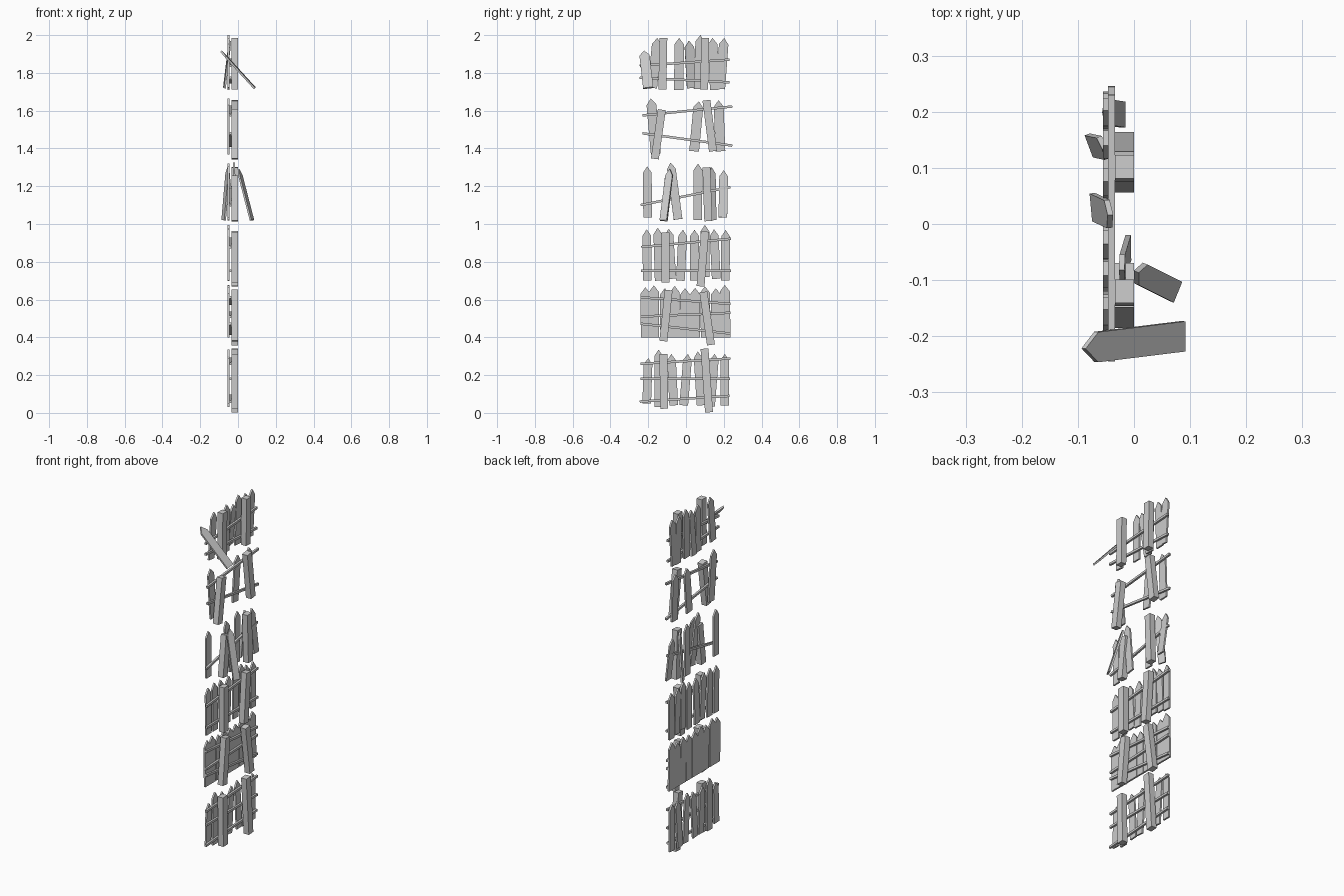
import bpy
from mathutils import Vector

POST_X, RAIL_X, PICKET_X = -0.017, -0.040, -0.0505


def board(name, bottom, top, width, thick, point=0.0, twist=0.0):
    """Extruded board from bottom to top; point = height of the pointed tip."""
    b, t = Vector(bottom), Vector(top)
    axis = (t - b).normalized()
    side = Vector((twist, 1, 0))
    side = (side - axis * side.dot(axis)).normalized()
    normal = side.cross(axis)
    length, w = (t - b).length, width / 2
    outline = [(-w, 0), (w, 0), (w, length - point)]
    if point:
        outline.append((0, length))
    outline.append((-w, length - point))
    n = len(outline)
    verts = [b + side * u + axis * v + normal * s
             for s in (-thick / 2, thick / 2) for u, v in outline]
    faces = [tuple(reversed(range(n))), tuple(range(n, 2 * n))]
    faces += [(i, (i + 1) % n, n + (i + 1) % n, n + i) for i in range(n)]
    mesh = bpy.data.meshes.new(name)
    mesh.from_pydata(verts, [], faces)
    ob = bpy.data.objects.new(name, mesh)
    bpy.context.collection.objects.link(ob)
    return ob


def picket(name, bottom, top, width=0.046, twist=0.0):
    return board(name, bottom, top, width, 0.010, 0.034, twist)


def panel(n, posts, rails, pickets, width=0.046):
    """posts/pickets: (y bottom, z bottom, y top, z top); rails: (z left, z right, end)."""
    for yb, zb, yt, zt in posts:
        board(f"panel{n}_post", (POST_X, yb, zb), (POST_X, yt, zt), 0.042, 0.034)
    for z0, z1, shift in rails:
        a, b = (RAIL_X, -0.24 + shift, z0), (RAIL_X, 0.235 + shift, z1)
        ob = board(f"panel{n}_rail", a, b, 0.013, 0.012)
        # the rail runs along y, so rebuild its section in the xz plane
        d = (Vector(b) - Vector(a)).normalized()
        up = Vector((0, -d.z, d.y))
        corners = [(-.006, -.0065), (.006, -.0065), (.006, .0065), (-.006, .0065)]
        for k, end in enumerate((a, b)):
            for i, (u, v) in enumerate(corners):
                ob.data.vertices[k * 4 + i].co = Vector(end) + Vector((u, 0, 0)) + up * v
    for yb, zb, yt, zt in pickets:
        picket(f"panel{n}_picket", (PICKET_X, yb, zb), (PICKET_X, yt, zt), width)


# Bottom panel, three rails
panel(1, [(-.115, .022, -.120, .312), (.122, .003, .098, .340)],
      [(.26, .288, 0), (.18, .18, -.002), (.06, .09, -.005)],
      [(-.208, .05, -.200, .29), (-.145, .03, -.145, .335), (-.065, .04, -.078, .312),
       (-.012, .04, .010, .312), (.080, .04, .062, .325), (.130, .035, .152, .312),
       (.205, .04, .205, .312)])

# Second panel, closely set pickets
panel(2, [(-.120, .38, -.092, .65), (.132, .36, .092, .64)],
      [(.612, .577, 0), (.51, .53, 0), (.472, .42, 0)],
      [(-.213, .40, -.215, .665), (-.170, .40, -.170, .675), (-.110, .40, -.112, .66),
       (-.058, .40, -.060, .672), (-.005, .40, -.005, .66), (.048, .40, .048, .662),
       (.105, .40, .100, .67), (.158, .40, .158, .66), (.210, .40, .205, .677)], .052)

# Third panel, two rails
panel(3, [(-.108, .69, -.108, .955), (.077, .67, .100, .96)],
      [(.878, .922, .003), (.752, .752, .003)],
      [(-.205, .70, -.208, .972), (-.142, .70, -.150, .98), (-.075, .71, -.092, .975),
       (-.030, .70, -.016, .97), (.045, .70, .045, .97), (.102, .72, .100, .995),
       (.160, .71, .148, .972), (.208, .70, .210, .968)])

# Fourth panel, broken with loose pickets
panel(4, [(-.118, 1.015, -.090, 1.255), (.118, 1.015, .108, 1.30)],
      [(1.10, 1.195, 0)],
      [(-.203, 1.035, -.205, 1.305), (.062, 1.02, .064, 1.32)])
picket("loose_picket", (.074, -.120, 1.02), (.004, -.085, 1.29), .040, .4)
picket("loose_picket", (-.010, -.042, 1.025), (-.022, -.082, 1.325))
picket("loose_picket", (-.076, .140, 1.02), (-.052, .135, 1.30), .042, -.38)
picket("loose_picket", (-.020, .195, 1.035), (-.052, .200, 1.285))

# Fifth panel, sparse
panel(5, [(-.165, 1.345, -.128, 1.605), (.143, 1.385, .108, 1.655)],
      [(1.575, 1.622, .01), (1.48, 1.415, .01)],
      [(-.160, 1.37, -.186, 1.665), (.043, 1.385, .068, 1.65), (.182, 1.385, .172, 1.655)],
      .052)

# Top panel, one picket fallen across
panel(6, [(-.125, 1.712, -.120, 1.985), (.096, 1.712, .102, 1.985)],
      [(1.838, 1.870, -.005), (1.775, 1.750, -.005)],
      [(-.178, 1.72, -.152, 1.985), (-.038, 1.71, -.036, 1.985),
       (.066, 1.715, .076, 2.0), (.152, 1.71, .140, 1.985), (.182, 1.715, .202, 1.985)],
      .05)
picket("fallen_picket", (.088, -.200, 1.72), (-.090, -.222, 1.915), .054, .1)
picket("leaning_picket", (-.072, .030, 1.72), (-.042, .016, 1.97), .05, -.1)
